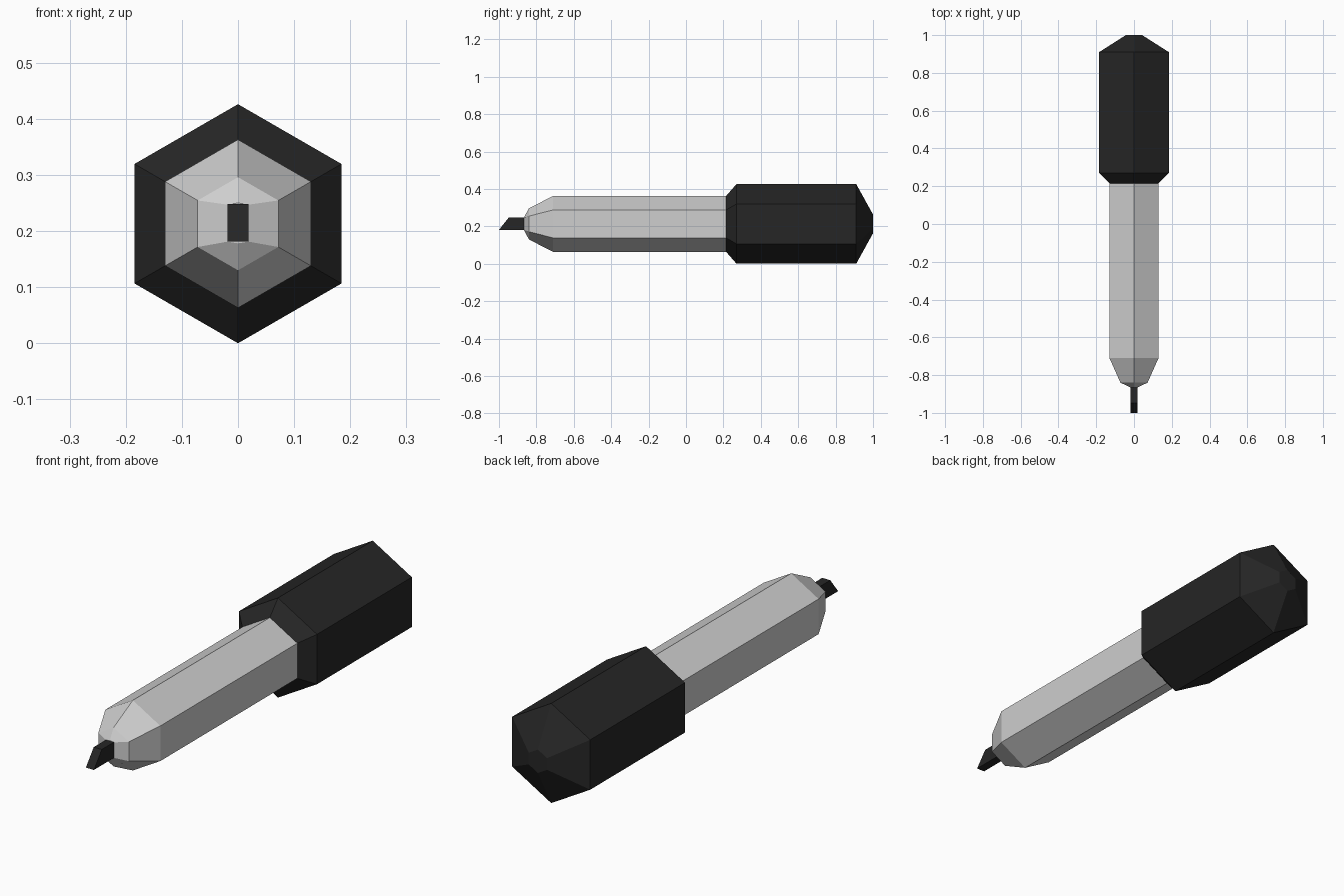
import bpy, bmesh, math

if "Cube" in bpy.data.objects:
    bpy.data.objects.remove(bpy.data.objects["Cube"])

ZC = 0.213  # height of the pen axis


def material(name, v):
    m = bpy.data.materials.new(name)
    m.diffuse_color = (v, v, v, 1)
    m.use_nodes = True
    m.node_tree.nodes["Principled BSDF"].inputs["Base Color"].default_value = m.diffuse_color
    return m


def build(name, rings, mat):
    """Closed solid lofted through rings of equal vertex count."""
    bm = bmesh.new()
    loops = [[bm.verts.new(p) for p in ring] for ring in rings]
    n = len(loops[0])
    for a, b in zip(loops, loops[1:]):
        for i in range(n):
            j = (i + 1) % n
            bm.faces.new((a[i], a[j], b[j], b[i]))
    bm.faces.new(loops[0])
    bm.faces.new(loops[-1])
    bmesh.ops.recalc_face_normals(bm, faces=bm.faces[:])
    me = bpy.data.meshes.new(name)
    bm.to_mesh(me)
    bm.free()
    me.materials.append(mat)
    ob = bpy.data.objects.new(name, me)
    bpy.context.collection.objects.link(ob)
    return ob


def hexagon(y, r):
    """Hexagon across the axis, with a corner pointing up."""
    return [(r * math.sin(k * math.pi / 3), y, ZC + r * math.cos(k * math.pi / 3))
            for k in range(6)]


grey = material("light grey plastic", 0.62)
black = material("black plastic", 0.019)

# Grey barrel, its front closing down to the nib's narrow section
w = 0.019
nib_socket = [(0, -0.865, 0.25), (w, -0.865, 0.247), (w, -0.865, 0.181),
              (0, -0.865, 0.178), (-w, -0.865, 0.181), (-w, -0.865, 0.247)]
build("barrel", [nib_socket, hexagon(-0.84, 0.083), hexagon(-0.71, 0.15),
                 hexagon(0.215, 0.15)], grey)

# Black cap on the rear half
build("cap", [hexagon(0.215, 0.15), hexagon(0.27, 0.213),
              hexagon(0.91, 0.213), hexagon(1.0, 0.05)], black)

# Chisel nib: side profile extruded across x
profile = [(-0.85, 0.181), (-1.0, 0.181), (-0.947, 0.248), (-0.85, 0.248)]
build("chisel_nib", [[(x, y, z) for y, z in profile] for x in (-w, w)], black)
